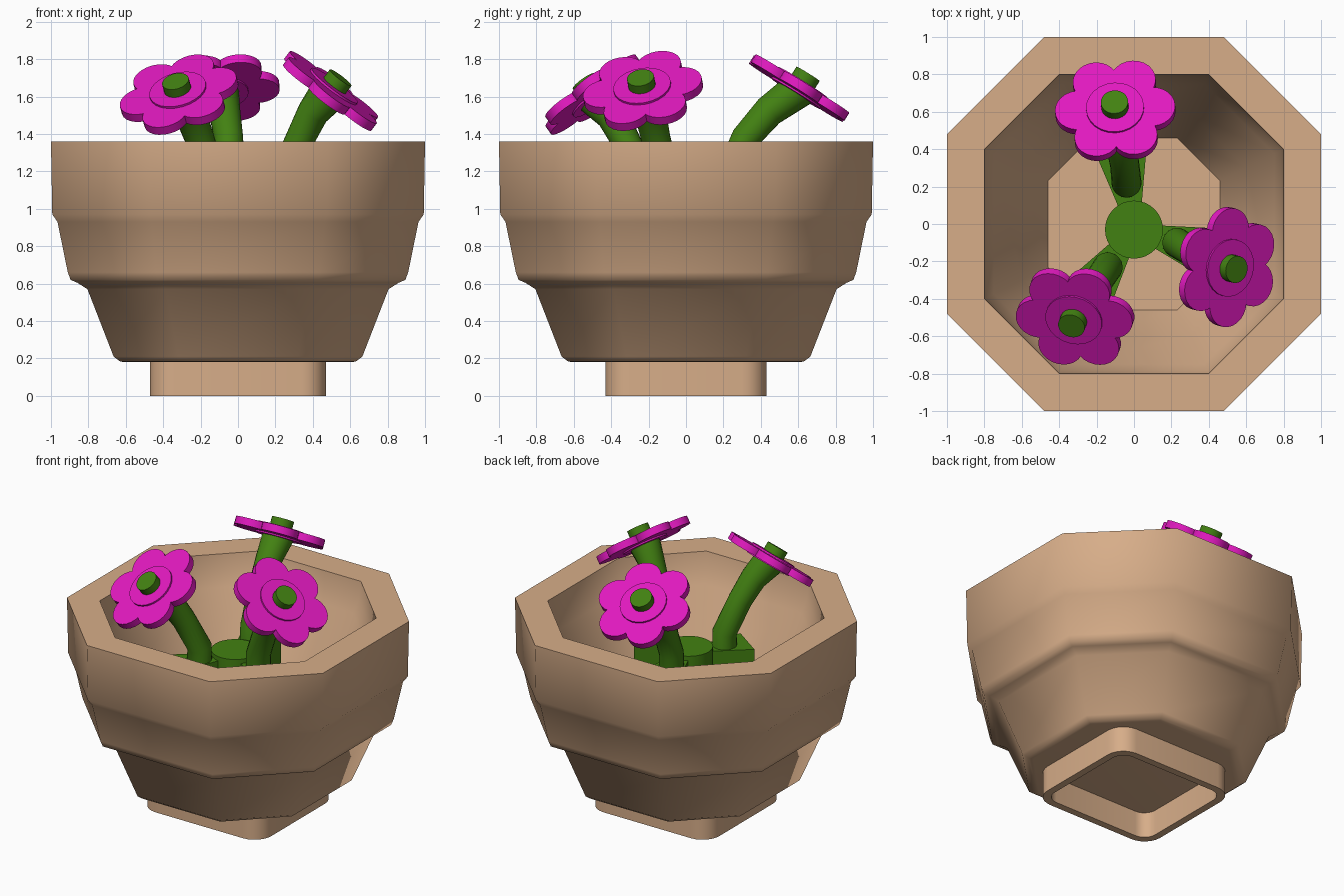
import bpy, bmesh
from math import pi, cos, sin, radians
from mathutils import Vector, Matrix

if "Cube" in bpy.data.objects:
    bpy.data.objects.remove(bpy.data.objects["Cube"])


def material(name, rgb):
    m = bpy.data.materials.new(name)
    m.diffuse_color = (*rgb, 1)
    m.use_nodes = True
    m.node_tree.nodes["Principled BSDF"].inputs["Base Color"].default_value = m.diffuse_color
    return m


CLAY = material("clay", (0.68, 0.42, 0.25))
GREEN = material("green", (0.055, 0.22, 0.006))
PINK = material("magenta", (0.75, 0.01, 0.52))


def finish(bm, name, mat, angle=50):
    bmesh.ops.recalc_face_normals(bm, faces=bm.faces[:])
    me = bpy.data.meshes.new(name)
    bm.to_mesh(me)
    bm.free()
    me.materials.append(mat)
    ob = bpy.data.objects.new(name, me)
    bpy.context.collection.objects.link(ob)
    bpy.ops.object.select_all(action='DESELECT')
    ob.select_set(True)
    bpy.context.view_layer.objects.active = ob
    bpy.ops.object.shade_smooth_by_angle(angle=radians(angle))
    return ob


def loft(bm, rings, cap_start=True, cap_end=True, closed=False):
    vs = [[bm.verts.new(p) for p in r] for r in rings]
    pairs = list(zip(vs, vs[1:])) + ([(vs[-1], vs[0])] if closed else [])
    for a, b in pairs:
        n = len(a)
        for i in range(n):
            bm.faces.new((a[i], a[(i + 1) % n], b[(i + 1) % n], b[i]))
    if not closed and cap_start:
        bm.faces.new(vs[0])
    if not closed and cap_end:
        bm.faces.new(vs[-1])


def circle(centre, axis, r, n=24):
    q = Vector(axis).to_track_quat('Z', 'Y')
    return [Vector(centre) + q @ Vector((r * cos(2 * pi * i / n), r * sin(2 * pi * i / n), 0))
            for i in range(n)]


def octagon(h, z, k):
    c = h * k
    return [(h, -c, z), (h, c, z), (c, h, z), (-c, h, z),
            (-h, c, z), (-h, -c, z), (-c, -h, z), (c, -h, z)]


def rounded_rect(hx, hy, r, z, n=7):
    pts = []
    for q, (sx, sy) in enumerate(((1, 1), (-1, 1), (-1, -1), (1, -1))):
        for i in range(n):
            a = pi / 2 * (q + i / (n - 1))
            pts.append((sx * (hx - r) + r * cos(a), sy * (hy - r) + r * sin(a), z))
    return pts


# Octagonal stepped pot, outside then inside
outer = [(0.60, 0.18), (0.63, 0.183), (0.665, 0.21), (0.805, 0.57), (0.86, 0.605),
         (0.895, 0.62), (0.91, 0.66), (0.965, 0.93), (0.993, 0.97), (1.0, 1.36)]
inner = [(0.80, 1.36), (0.785, 1.24), (0.75, 1.15), (0.60, 0.70), (0.46, 0.35)]
bm = bmesh.new()
loft(bm, [octagon(h, z, 0.48) for h, z in outer] + [octagon(h, z, 0.5) for h, z in inner])
finish(bm, "pot", CLAY)

# Hollow rounded foot
bm = bmesh.new()
loft(bm, [rounded_rect(0.47, 0.43, 0.13, 0), rounded_rect(0.47, 0.43, 0.13, 0.185),
          rounded_rect(0.42, 0.38, 0.09, 0.185), rounded_rect(0.42, 0.38, 0.09, 0)], closed=True)
finish(bm, "pot_foot", CLAY)

# Central stalk
bm = bmesh.new()
loft(bm, [circle((0, -0.03, z), (0, 0, 1), 0.155, 32) for z in (0.35, 1.09)])
finish(bm, "central_stalk", GREEN)


def plant(label, base, mid, head, normal, turn):
    base, mid, head = Vector(base), Vector(mid), Vector(head)
    n = Vector(normal).normalized()

    # Widening branch from the stalk
    hub = Vector((0, -0.03))
    d = (base - hub).normalized()
    side = Vector((-d.y, d.x))
    plan = [hub + d * r + side * w for r, w in ((0.08, -0.05), (0.40, -0.13), (0.40, 0.13), (0.08, 0.05))]
    bm = bmesh.new()
    loft(bm, [[(p.x, p.y, z) for p in plan] for z in (0.85, 1.06)])
    finish(bm, label + "_branch", GREEN, 30)

    # Bent stem flaring towards the flower
    b3, top = Vector((base.x, base.y, 0.9)), head - n * 0.02
    path = [b3, b3 + Vector((0, 0, 0.25)), mid, mid.lerp(top, 0.45) + Vector((0, 0, 0.03)), top]
    rings = []
    for i, (p, r) in enumerate(zip(path, (0.08, 0.08, 0.078, 0.085, 0.105))):
        t = path[min(i + 1, 4)] - path[max(i - 1, 0)]
        rings.append(circle(p, n if i == 4 else t, r, 20))
    bm = bmesh.new()
    # Align ring starts so that the sweep does not twist
    for i, r in enumerate(rings):
        j = max(range(20), key=lambda s: (r[s] - path[i]).dot(Vector((-d.y, d.x, 0))))
        rings[i] = r[j:] + r[:j]
    loft(bm, rings)
    finish(bm, label + "_stem", GREEN, 45)

    # Flower frame: local z along the normal
    x = Vector((cos(turn), sin(turn), 0))
    x = (x - n * x.dot(n)).normalized()
    y = n.cross(x)
    frame = Matrix((x, y, n)).transposed().to_4x4()
    frame.translation = head

    def disc(bm, cx, cy, r, z0, z1):
        loft(bm, [[frame @ p for p in circle((cx, cy, z), (0, 0, 1), r)] for z in (z0, z1)])

    # Six petals around a raised disc
    bm = bmesh.new()
    for i in range(6):
        a = i * pi / 3
        disc(bm, 0.2 * cos(a), 0.2 * sin(a), 0.122, -0.025, 0.025)
    disc(bm, 0, 0, 0.155, -0.035, 0.037)
    finish(bm, label + "_petals", PINK, 40)
    bm = bmesh.new()
    disc(bm, 0, 0, 0.073, 0, 0.09)
    finish(bm, label + "_bud", GREEN, 40)


plant("back_flower", (-0.04, 0.22), (-0.05, 0.32, 1.38), (-0.1, 0.605, 1.645), (-0.05, 0.53, 0.85), 0.03)
plant("left_flower", (-0.14, -0.23), (-0.2, -0.32, 1.36), (-0.315, -0.495, 1.61), (-0.22, -0.57, 0.8), 0.17)
plant("right_flower", (0.23, -0.1), (0.33, -0.16, 1.37), (0.495, -0.23, 1.63), (0.6, -0.15, 0.79), 1.66)
